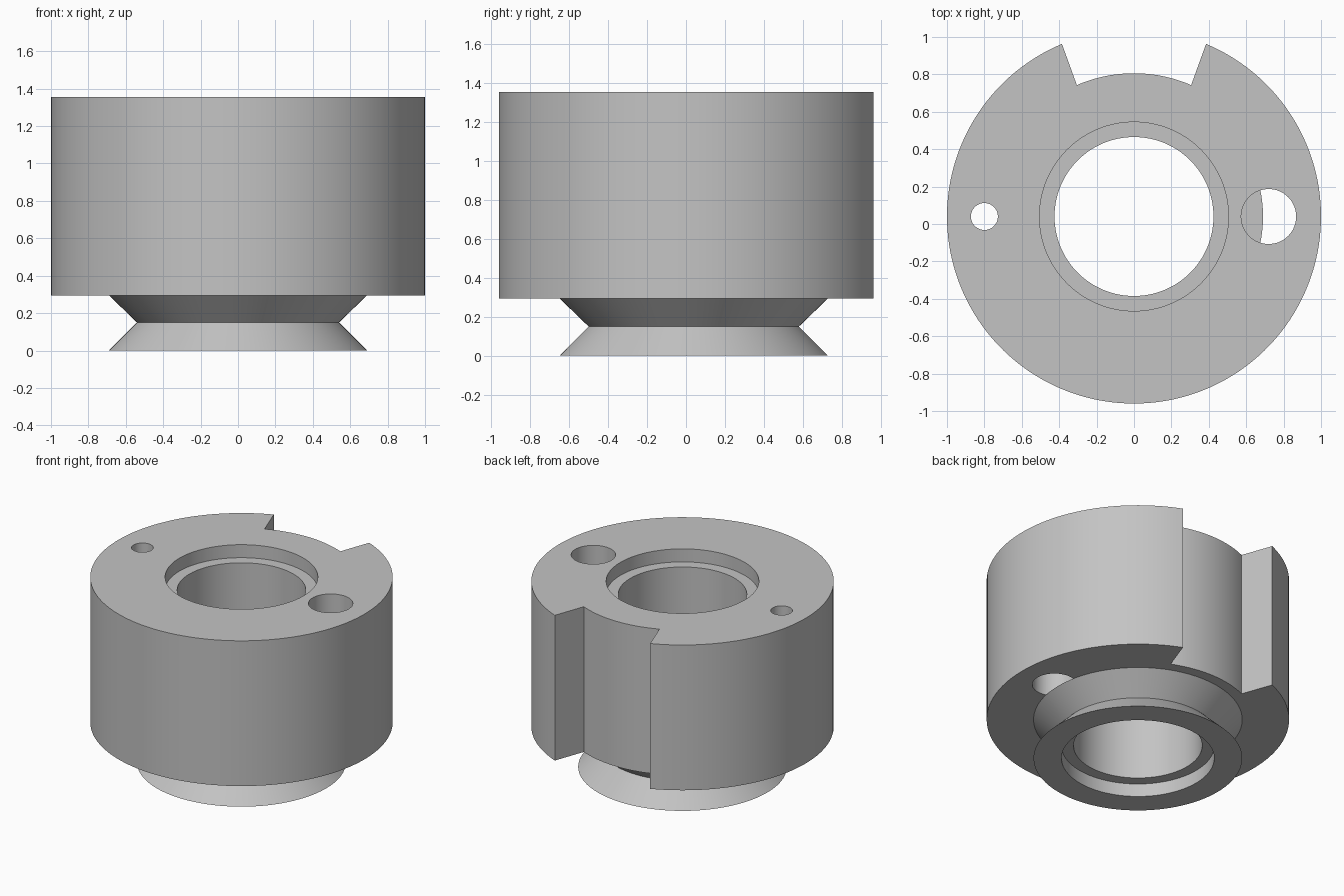
import bpy, bmesh
from math import sin, cos, pi, radians

cube = bpy.data.objects.get("Cube")
if cube:
    bpy.data.objects.remove(cube, do_unlink=True)

AXIS_Y = 0.04            # main axis, offset because of the rear notch
BASE, TOP = 0.295, 1.355  # body height range
SEGS = 128

metal = bpy.data.materials.new("grey_metal")
GREY = (0.55, 0.55, 0.55, 1)
metal.diffuse_color = GREY
metal.use_nodes = True
metal.node_tree.nodes["Principled BSDF"].inputs["Base Color"].default_value = GREY


def finish(bm, name):
    bmesh.ops.recalc_face_normals(bm, faces=bm.faces)
    mesh = bpy.data.meshes.new(name)
    bm.to_mesh(mesh)
    bm.free()
    mesh.materials.append(metal)
    obj = bpy.data.objects.new(name, mesh)
    bpy.context.collection.objects.link(obj)
    return obj


def extrude(name, outline, z0, z1):
    bm = bmesh.new()
    face = bm.faces.new([bm.verts.new((x, y, z0)) for x, y in outline])
    geom = bmesh.ops.extrude_face_region(bm, geom=[face])["geom"]
    tops = [g for g in geom if isinstance(g, bmesh.types.BMVert)]
    bmesh.ops.translate(bm, verts=tops, vec=(0, 0, z1 - z0))
    return finish(bm, name)


def lathe(name, profile, x=0.0, segs=SEGS):
    """Solid of revolution from (radius, z) points, capped at both ends."""
    bm = bmesh.new()
    rings = [[bm.verts.new((x + r * cos(2 * pi * i / segs),
                            AXIS_Y + r * sin(2 * pi * i / segs), z))
              for i in range(segs)] for r, z in profile]
    for low, high in zip(rings, rings[1:]):
        for i in range(segs):
            j = (i + 1) % segs
            bm.faces.new((low[i], low[j], high[j], high[i]))
    bm.faces.new(rings[0])
    bm.faces.new(rings[-1])
    return finish(bm, name)


def arc(radius, start, end, steps):
    """Points around the main axis; angles in degrees measured from the rear."""
    angles = [radians(start + (end - start) * i / steps) for i in range(steps + 1)]
    return [(radius * sin(a), AXIS_Y + radius * cos(a)) for a in angles]


def combine(target, tool, operation):
    mod = target.modifiers.new(operation.lower(), "BOOLEAN")
    mod.operation = operation
    mod.solver = "EXACT"
    mod.object = tool
    bpy.context.view_layer.objects.active = target
    bpy.ops.object.modifier_apply(modifier=mod.name)
    bpy.data.objects.remove(tool, do_unlink=True)


# Drum with the notch at the rear
outline = arc(1.0, 22.66, 360 - 22.66, SEGS) + arc(0.766, -23.5, 23.5, 24)
body = extrude("notched_collar", outline, BASE, TOP)

# Pin holes, one on each side
for name, x, radius in (("small_hole", -0.8, 0.072), ("large_hole", 0.72, 0.147)):
    combine(body, lathe(name, [(radius, BASE - 0.1), (radius, TOP + 0.1)], x, 64),
            "DIFFERENCE")

# Waisted foot under the drum
combine(body, lathe("foot", [(0.69, 0), (0.54, 0.15), (0.69, BASE)]), "UNION")

# Central bore, with a shallow counterbore at each end
STEP = 0.095
bore = [(0.505, -0.1), (0.505, STEP), (0.425, STEP),
        (0.425, TOP - STEP), (0.505, TOP - STEP), (0.505, TOP + 0.1)]
combine(body, lathe("bore", bore), "DIFFERENCE")

# Smooth curved walls, sharp rims
bpy.ops.object.select_all(action="DESELECT")
body.select_set(True)
bpy.context.view_layer.objects.active = body
bpy.ops.object.shade_smooth_by_angle(angle=radians(30))
